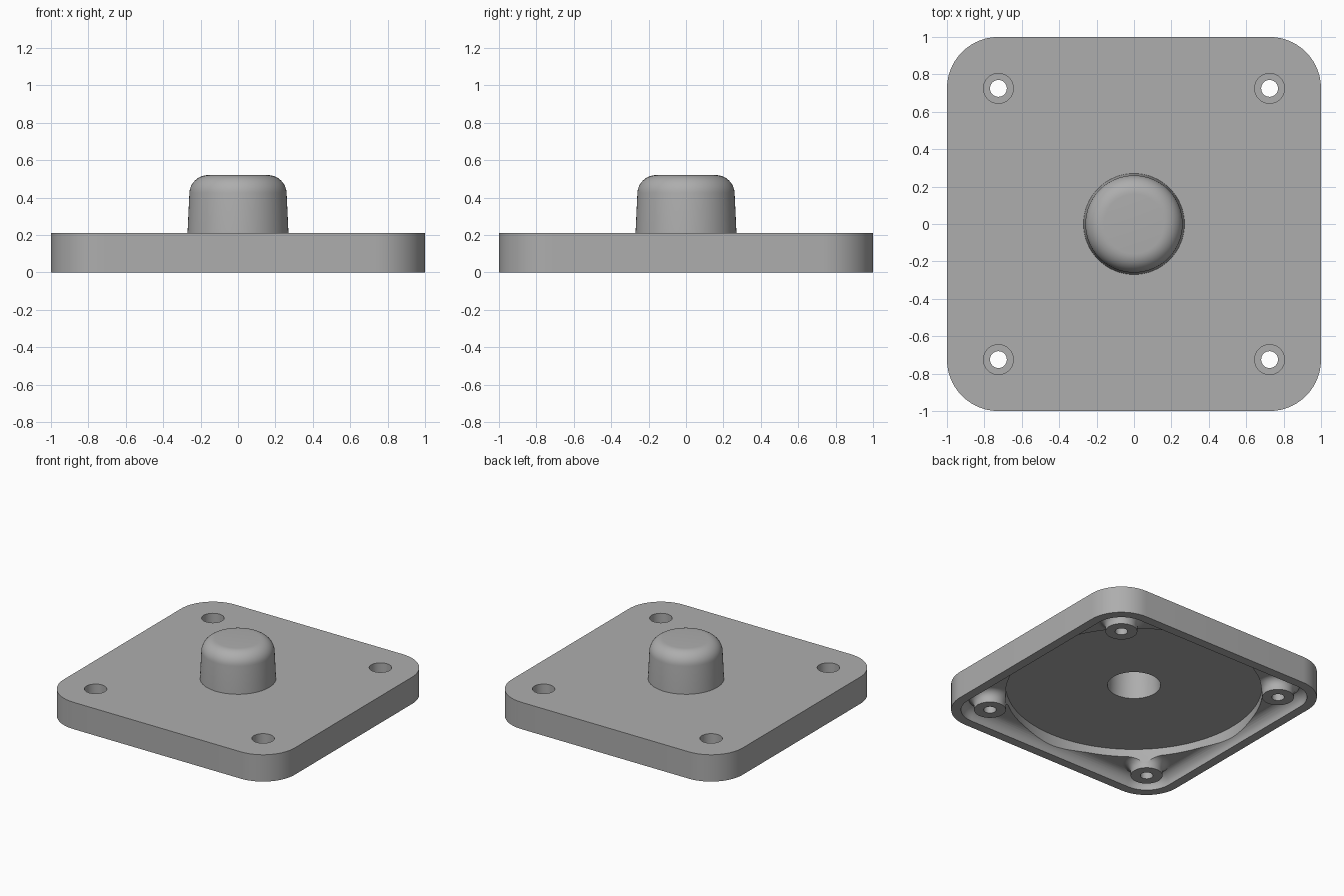
import bpy, bmesh, math

old = bpy.data.objects.get("Cube")
if old:
    bpy.data.objects.remove(old, do_unlink=True)

grey = bpy.data.materials.new("plain grey")
grey.use_nodes = True
colour = (0.42, 0.42, 0.42, 1)
grey.diffuse_color = colour
grey.node_tree.nodes["Principled BSDF"].inputs["Base Color"].default_value = colour

SCREW = 0.725  # screw holes share the centres of the rounded corners


def loft(name, rings):
    """Closed solid through rings of equal point count, capped at both ends."""
    bm = bmesh.new()
    loops = [[bm.verts.new(p) for p in ring] for ring in rings]
    n = len(loops[0])
    for a, b in zip(loops, loops[1:]):
        for i in range(n):
            j = (i + 1) % n
            bm.faces.new((a[i], a[j], b[j], b[i]))
    bm.faces.new(loops[0][::-1])
    bm.faces.new(loops[-1])
    bmesh.ops.recalc_face_normals(bm, faces=bm.faces)
    mesh = bpy.data.meshes.new(name)
    bm.to_mesh(mesh)
    bm.free()
    mesh.materials.append(grey)
    obj = bpy.data.objects.new(name, mesh)
    bpy.context.collection.objects.link(obj)
    return obj


def circle(r, z, x=0, y=0, n=64):
    return [(x + r * math.cos(math.tau * i / n), y + r * math.sin(math.tau * i / n), z)
            for i in range(n)]


def rounded_square(r, z, steps=14):
    """Square with corner arcs of radius r around the screw centres."""
    pts = []
    for q, (sx, sy) in enumerate(((1, 1), (-1, 1), (-1, -1), (1, -1))):
        for i in range(steps + 1):
            a = math.pi / 2 * (q + i / steps)
            pts.append((sx * SCREW + r * math.cos(a), sy * SCREW + r * math.sin(a), z))
    return pts


def turned(name, profile, x=0, y=0, n=64):
    return loft(name, [circle(r, z, x, y, n) for r, z in profile])


def arc(cr, cz, r, start, end, steps=8):
    """Quarter-round points for a profile, angles in degrees."""
    angles = [math.radians(start + (end - start) * i / steps) for i in range(steps + 1)]
    return [(cr + r * math.cos(a), cz + r * math.sin(a)) for a in angles]


def combine(target, tool, operation):
    mod = target.modifiers.new("combine", 'BOOLEAN')
    mod.object, mod.operation, mod.solver = tool, operation, 'EXACT'
    bpy.context.view_layer.objects.active = target
    bpy.ops.object.modifier_apply(modifier=mod.name)
    bpy.data.objects.remove(tool, do_unlink=True)


# Base plate, hollowed underneath with a filleted corner floor
plate = loft("base_plate", [rounded_square(0.275, 0), rounded_square(0.275, 0.21)])
hollow = [(0.205, -0.1)] + arc(0.125, 0.01, 0.08, 0, 90)
combine(plate, loft("hollow_cutter", [rounded_square(r, z) for r, z in hollow]), 'DIFFERENCE')

# Screw bosses, flaring into the floor
corners = [(sx * SCREW, sy * SCREW) for sx in (-1, 1) for sy in (-1, 1)]
for x, y in corners:
    boss = [(0.113, 0)] + arc(0.173, 0.03, 0.06, 180, 90) + [(0.173, 0.15)]
    combine(plate, turned("screw_boss", boss, x, y, 40), 'UNION')

# Deeper round pocket
combine(plate, turned("pocket_cutter", [(0.91, -0.1), (0.91, 0.15)], n=128), 'DIFFERENCE')

# Hollow centre knob with a rounded top
knob = [(0.268, 0.18), (0.27, 0.21)] + arc(0.16, 0.42, 0.1, 3, 90, 10)
combine(plate, turned("centre_knob", knob), 'UNION')
bore = [(0.188, 0.1), (0.188, 0.15)] + arc(0.12, 0.38, 0.06, 3, 90, 6)
combine(plate, turned("bore_cutter", bore), 'DIFFERENCE')

# Counterbored screw holes
for x, y in corners:
    hole = [(0.045, -0.1), (0.045, 0.08), (0.08, 0.08), (0.08, 0.3)]
    combine(plate, turned("screw_hole_cutter", hole, x, y, 40), 'DIFFERENCE')

bpy.ops.object.select_all(action='DESELECT')
plate.select_set(True)
bpy.context.view_layer.objects.active = plate
bpy.ops.object.shade_smooth_by_angle(angle=math.radians(30))
